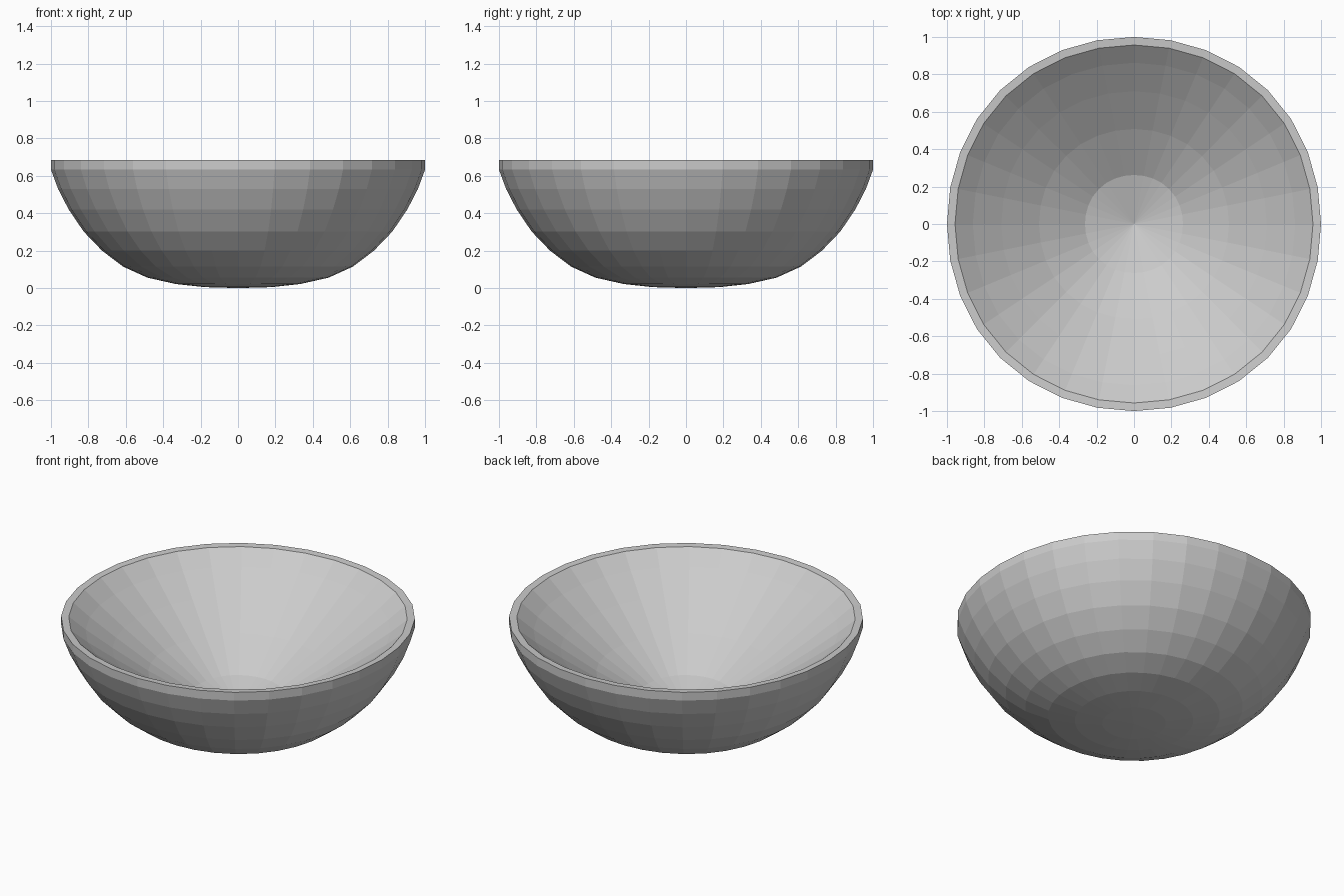
import bpy, bmesh, math

if "Cube" in bpy.data.objects:
    bpy.data.objects.remove(bpy.data.objects["Cube"])

SIDES = 32
# outer shell radius/height from the base to the rim
outer = [(0, 0), (0.18, 0.005), (0.335, 0.022), (0.485, 0.056), (0.615, 0.115),
         (0.727, 0.2), (0.825, 0.302), (0.905, 0.42), (0.962, 0.53), (1, 0.633), (1, 0.685)]
# hollow: nearly conical walls from the rim down to a shallow floor
inner = [(0.957, 0.682), (0.862, 0.602), (0.71, 0.488), (0.508, 0.346), (0.262, 0.2), (0, 0.125)]


def lathe(name, profile):
    bm = bmesh.new()
    verts = [bm.verts.new((r, 0, z)) for r, z in profile]
    edges = [bm.edges.new(pair) for pair in zip(verts, verts[1:])]
    bmesh.ops.spin(bm, geom=verts + edges, cent=(0, 0, 0), axis=(0, 0, 1),
                   angle=math.tau, steps=SIDES, use_merge=True)
    bmesh.ops.remove_doubles(bm, verts=bm.verts, dist=0.0005)
    bmesh.ops.recalc_face_normals(bm, faces=bm.faces)
    # the circle bulges very slightly towards the diagonals
    for v in bm.verts:
        bulge = 1 + 0.006 * (1 - math.cos(4 * math.atan2(v.co.y, v.co.x)))
        v.co.x *= bulge
        v.co.y *= bulge
    mesh = bpy.data.meshes.new(name)
    bm.to_mesh(mesh)
    bm.free()
    obj = bpy.data.objects.new(name, mesh)
    bpy.context.collection.objects.link(obj)
    return obj


# bowl: one closed profile turned around z
lathe("bowl", outer + inner)
